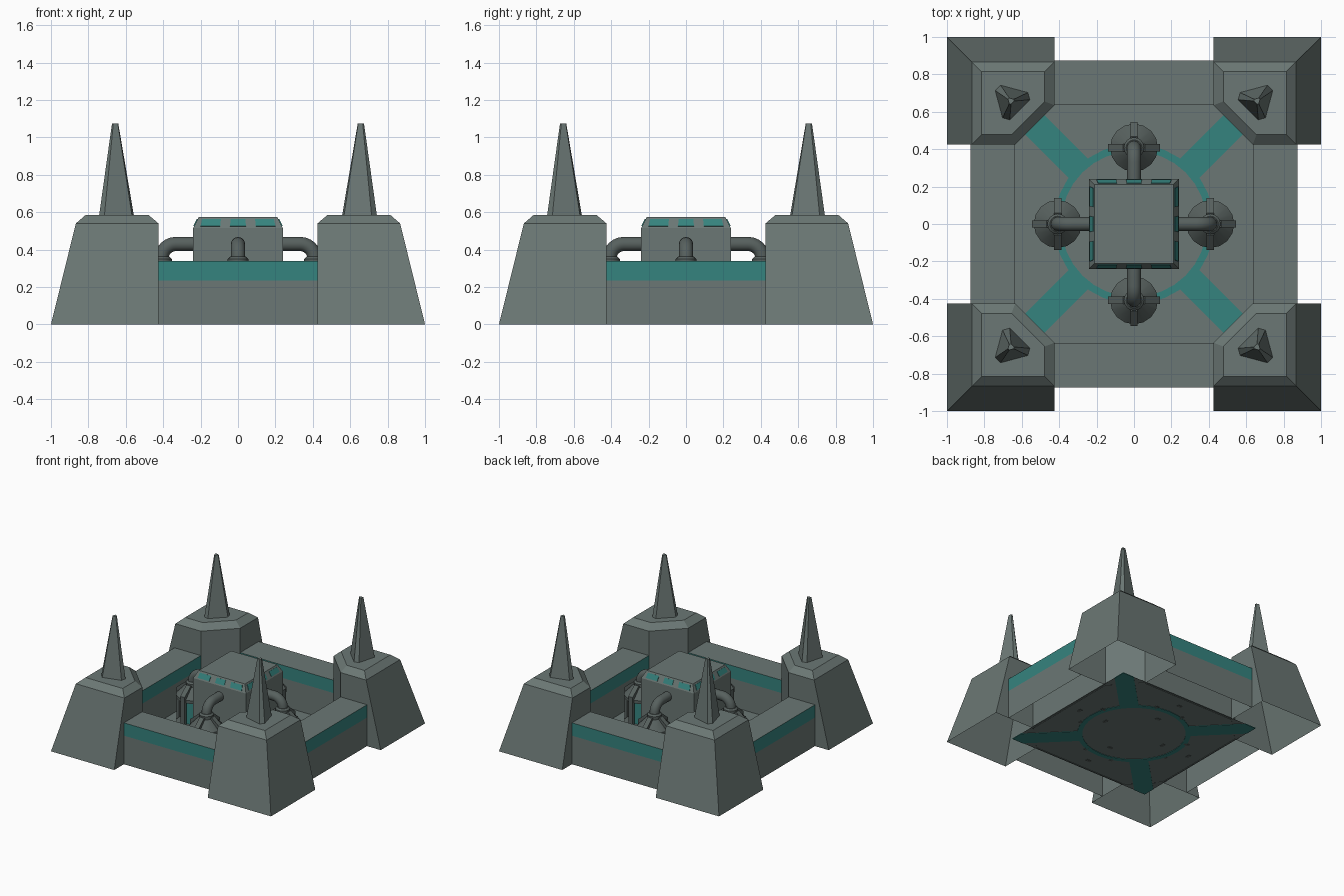
import bpy, bmesh, math
from mathutils import Matrix, Vector

if "Cube" in bpy.data.objects:
    bpy.data.objects.remove(bpy.data.objects["Cube"])


def material(name, rgb):
    m = bpy.data.materials.new(name)
    m.diffuse_color = (*rgb, 1)
    m.use_nodes = True
    m.node_tree.nodes["Principled BSDF"].inputs["Base Color"].default_value = m.diffuse_color
    return m


GREY = material("grey_green_stone", (0.147, 0.186, 0.176))
TEAL = material("teal_glow", (0.036, 0.227, 0.209))
DARK = material("dark_pipe_metal", (0.095, 0.118, 0.112))


def finish(name, bm, mats, angle=0.0, smooth=False):
    bmesh.ops.recalc_face_normals(bm, faces=bm.faces)
    me = bpy.data.meshes.new(name)
    bm.to_mesh(me)
    bm.free()
    for m in mats:
        me.materials.append(m)
    ob = bpy.data.objects.new(name, me)
    bpy.context.collection.objects.link(ob)
    ob.rotation_euler.z = angle
    if smooth:
        bpy.context.view_layer.objects.active = ob
        ob.select_set(True)
        bpy.ops.object.shade_smooth_by_angle(angle=math.radians(35))
        ob.select_set(False)
    return ob


def loft(bm, rings, cap_top=True, cap_bottom=False, mat=0):
    """Skin a stack of equal-sized closed loops."""
    loops = [[bm.verts.new(p) for p in r] for r in rings]
    for a, b in zip(loops, loops[1:]):
        for i in range(len(a)):
            j = (i + 1) % len(a)
            bm.faces.new((a[i], a[j], b[j], b[i])).material_index = mat
    if cap_top:
        bm.faces.new(loops[-1]).material_index = mat
    if cap_bottom:
        bm.faces.new(loops[0]).material_index = mat


def square(h, z):
    return [(-h, -h, z), (h, -h, z), (h, h, z), (-h, h, z)]


def circle(r, z, n=16, x=0.0):
    return [(x + r * math.cos(2 * math.pi * i / n), r * math.sin(2 * math.pi * i / n), z) for i in range(n)]


def tower_ring(inner, chamfer, outer, z):
    return [(chamfer, inner, z), (outer, inner, z), (outer, outer, z), (inner, outer, z), (inner, chamfer, z)]


def spire_ring(r, cut, z):
    """Triangle with clipped corners, one corner facing outward."""
    pts = []
    for k in range(3):
        a = math.radians(45 + 120 * k)
        for s in (-1, 1):
            pts.append((0.658 + r * math.cos(a) - s * cut * math.sin(a),
                        0.658 + r * math.sin(a) + s * cut * math.cos(a), z))
    return pts


for k in range(4):
    ang = k * math.pi / 2

    # corner tower, open underneath
    bm = bmesh.new()
    loft(bm, [tower_ring(0.425, 0.635, 1.0, 0), tower_ring(0.425, 0.635, 0.867, 0.54),
              tower_ring(0.478, 0.655, 0.815, 0.585)])
    finish(f"corner_tower_{k}", bm, [GREY], ang)

    # spire
    bm = bmesh.new()
    loft(bm, [spire_ring(0.1, 0.02, 0.58), spire_ring(0.017, 0.005, 1.075)])
    finish(f"spire_{k}", bm, [GREY], ang)

    # wall with teal upper band on both sides
    bm = bmesh.new()
    prof = [(0.875, 0), (0.875, 0.235), (0.875, 0.34), (0.635, 0.34), (0.635, 0.235), (0.635, 0)]
    cols = [[bm.verts.new((x, y, z)) for y, z in prof] for x in (-0.425, 0.425)]
    for i in range(5):
        f = bm.faces.new((cols[0][i], cols[1][i], cols[1][i + 1], cols[0][i + 1]))
        f.material_index = 1 if i in (1, 3) else 0
    finish(f"wall_{k}", bm, [GREY, TEAL], ang)

    # diagonal floor stripe
    bm = bmesh.new()
    w, e = 0.072, 0.65 * math.sqrt(2)
    out = [(0.41, -w), (e - w, -w), (e, 0), (e - w, w), (0.41, w)]
    loft(bm, [[(x, y, z) for x, y in out] for z in (0, 0.006)], True, True)
    finish(f"floor_stripe_{k}", bm, [TEAL], ang + math.pi / 4)

    # canister: base, teal tank, conical cap and collar
    cx = 0.408
    bm = bmesh.new()
    loft(bm, [circle(r, z, 16, cx) for r, z in ((0.125, 0.006), (0.125, 0.03), (0.1, 0.04))])
    loft(bm, [circle(r, z, 16, cx) for r, z in
              ((0.1, 0.215), (0.128, 0.225), (0.128, 0.25), (0.055, 0.325), (0.055, 0.35), (0.042, 0.362))],
         True, True)
    loft(bm, [circle(0.095, z, 16, cx) for z in (0.035, 0.22)], False, False, 1)
    finish(f"canister_{k}", bm, [DARK, TEAL], ang, True)

    # four bent struts around the canister
    bm = bmesh.new()
    side = [(0.04, 0.335), (0.06, 0.34), (0.138, 0.275), (0.138, 0.0), (0.115, 0.0), (0.115, 0.25)]
    for q in range(4):
        m = Matrix.Translation((cx, 0, 0)) @ Matrix.Rotation(q * math.pi / 2, 4, 'Z')
        loft(bm, [[m @ Vector((x, y, z)) for x, z in side] for y in (-0.02, 0.02)], True, True)
    finish(f"canister_struts_{k}", bm, [DARK], ang)

    # elbow pipe from block to canister
    path = [(0.22, 0.43, 0.0)]
    path += [(cx - 0.075 + 0.075 * math.sin(t), 0.355 + 0.075 * math.cos(t), t)
             for t in [i * math.pi / 12 for i in range(7)]]
    bm = bmesh.new()
    rings = []
    for x, z, t in path:
        ring = []
        for i in range(12):
            a = 2 * math.pi * i / 12
            n = 0.038 * math.cos(a)
            ring.append((x + n * math.sin(t), 0.038 * math.sin(a), z + n * math.cos(t)))
        rings.append(ring)
    loft(bm, rings, True, True)
    finish(f"elbow_pipe_{k}", bm, [DARK], ang, True)

    # three window plates on the block's sloped rim
    bm = bmesh.new()
    for x0, x1 in ((-0.2, -0.095), (-0.042, 0.042), (0.095, 0.2)):
        lo = [(x0, 0.2355, 0.525), (x1, 0.2355, 0.525)]
        s = 0.96
        hi = [(x1 * s, 0.2165, 0.563), (x0 * s, 0.2165, 0.563)]
        quad = lo + hi
        loft(bm, [[(x, y + d, z + d * 0.5) for x, y, z in quad] for d in (-0.002, 0.003)], True, True)
    finish(f"block_windows_{k}", bm, [TEAL], ang)

# floor slab
bm = bmesh.new()
bm.faces.new([bm.verts.new(p) for p in square(0.65, 0.003)])
finish("floor", bm, [GREY])

# teal floor ring
bm = bmesh.new()
loft(bm, [circle(0.428, 0, 32), circle(0.428, 0.006, 32), circle(0.39, 0.006, 32),
          circle(0.39, 0, 32), circle(0.428, 0, 32)], False)
bmesh.ops.remove_doubles(bm, verts=bm.verts, dist=1e-5)
finish("floor_ring", bm, [TEAL])

# central block with sloped rim
bm = bmesh.new()
loft(bm, [square(0.24, 0.004), square(0.24, 0.515), square(0.21, 0.575)])
finish("central_block", bm, [GREY])
